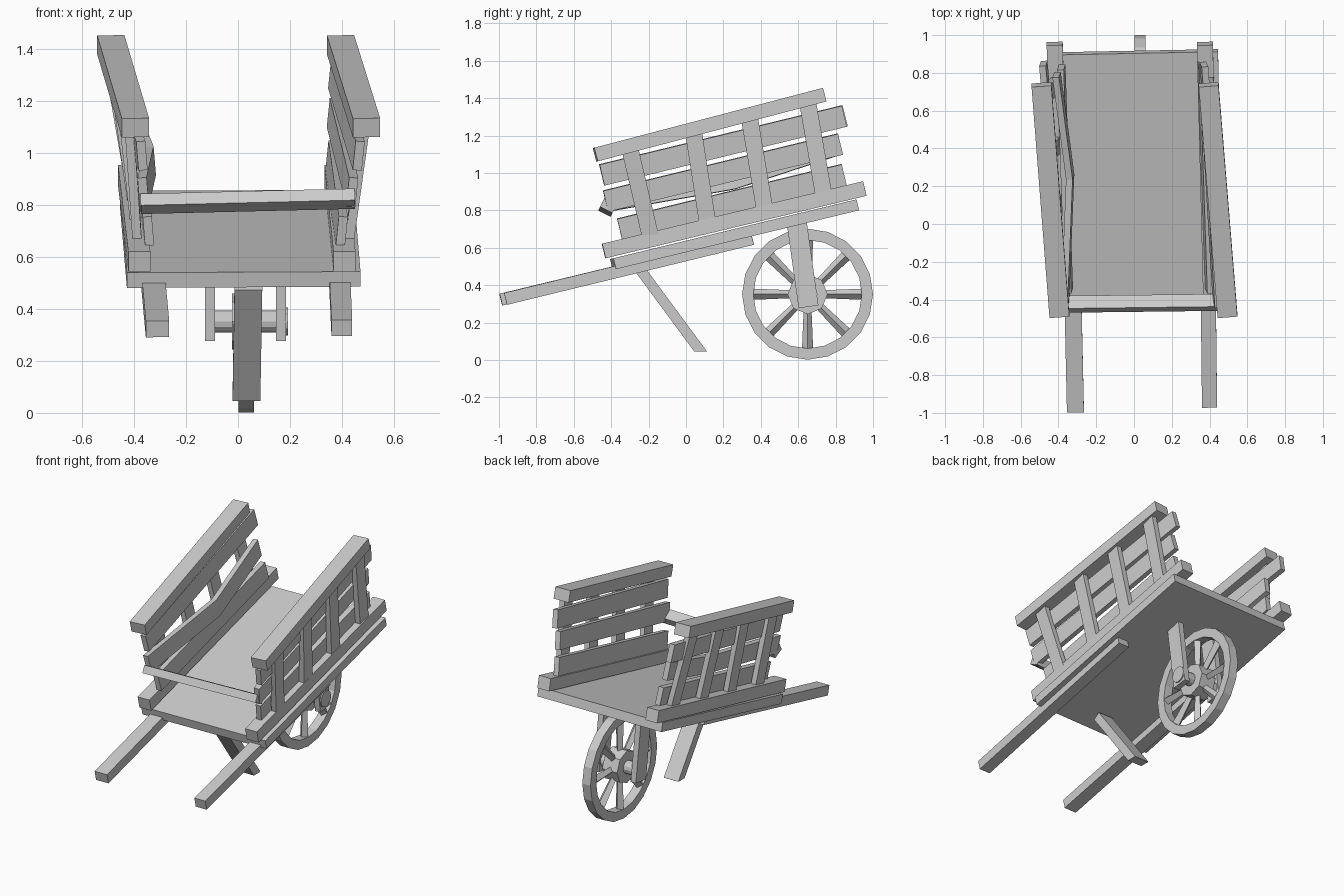
import bpy, bmesh, math
from mathutils import Vector, Matrix

if "Cube" in bpy.data.objects:
    bpy.data.objects.remove(bpy.data.objects["Cube"])

wood = bpy.data.materials.new("grey_wood")
wood.use_nodes = True
GREY = (0.6, 0.6, 0.6, 1)
wood.diffuse_color = GREY
wood.node_tree.nodes["Principled BSDF"].inputs["Base Color"].default_value = GREY


def finish(name, bm):
    bmesh.ops.recalc_face_normals(bm, faces=bm.faces)
    mesh = bpy.data.meshes.new(name)
    bm.to_mesh(mesh)
    bm.free()
    mesh.materials.append(wood)
    obj = bpy.data.objects.new(name, mesh)
    bpy.context.collection.objects.link(obj)
    return obj


def beam(name, points, width, height, roll=0.0):
    """Rectangular timber swept along points; width is across x."""
    pts = [Vector(p) for p in points]
    axis = (pts[-1] - pts[0]).normalized()
    side = (Vector((1, 0, 0)) - axis * axis.x).normalized()
    side = Matrix.Rotation(roll, 3, axis) @ side
    up = axis.cross(side)
    bm = bmesh.new()
    rings = [[bm.verts.new(p + side * a * width / 2 + up * b * height / 2)
              for a, b in ((-1, -1), (1, -1), (1, 1), (-1, 1))] for p in pts]
    for r0, r1 in zip(rings, rings[1:]):
        for i in range(4):
            j = (i + 1) % 4
            bm.faces.new((r0[i], r0[j], r1[j], r1[i]))
    bm.faces.new(rings[0])
    bm.faces.new(rings[-1])
    return finish(name, bm)


def drum(name, center, radius, depth, sides):
    """Cylinder lying along x."""
    bm = bmesh.new()
    bmesh.ops.create_cone(bm, cap_ends=True, segments=sides, radius1=radius,
                          radius2=radius, depth=depth,
                          matrix=Matrix.Translation(center) @ Matrix.Rotation(math.pi / 2, 4, 'Y'))
    return finish(name, bm)


# Sloping floor and front cross board
beam("floor", [(0.022, -0.39, 0.513), (-0.005, 0.91, 0.828)], 0.9, 0.06)
beam("front_board", [(-0.375, -0.425, 0.805), (0.45, -0.415, 0.825)], 0.05, 0.075).name = "front_board"

# Handles
beam("right_handle", [(-0.31, -0.99, 0.323), (-0.34, 0.355, 0.648)], 0.09, 0.065)
beam("left_handle", [(0.4, -0.965, 0.327), (0.385, 0.355, 0.648)], 0.08, 0.065)

# Side fences: x positions at the front and back of each timber
FENCES = {
    "left": dict(low=(0.41, 0.375), top=(0.495, 0.395),
                 boards=((0.465, 0.37), (0.44, 0.365), (0.40, 0.36)),
                 ends=(0.845, 0.825, 0.845), out=0.035, roll=0.1),
    "right": dict(low=(-0.38, -0.42), top=(-0.395, -0.49),
                  boards=((-0.37, -0.48), (-0.365, -0.41), (-0.345, -0.385)),
                  ends=(0.85, 0.79, 0.83), out=-0.035, roll=-0.08),
}
BOARD_START = ((-0.45, 0.99), (-0.43, 0.85), (-0.355, 0.70))
STAKES = ((-0.30, 1.13, -0.19, 0.66), (0.04, 1.22, 0.115, 0.735),
          (0.34, 1.29, 0.42, 0.81), (0.65, 1.38, 0.735, 0.89))
SLOPE = 0.243


def mix(pair, y):
    """Linear x along the cart, from front to back."""
    t = (y + 0.44) / 1.28
    return pair[0] + (pair[1] - pair[0]) * t


for side, f in FENCES.items():
    beam(side + "_lower_rail", [(f["low"][0], -0.44, 0.583), (f["low"][1], 0.955, 0.917)], 0.085, 0.08)
    beam(side + "_top_rail", [(f["top"][0], -0.485, 1.098), (f["top"][1], 0.738, 1.418)], 0.105, 0.075)
    for n, (xs, (y0, z0), y1) in enumerate(zip(f["boards"], BOARD_START, f["ends"])):
        path = [(xs[0], y0, z0), (xs[1], y1, z0 + SLOPE * (y1 - y0))]
        if side == "right" and n == 1:  # warped slat bowing inwards
            path.insert(1, (-0.338, 0.25, 0.97))
        beam(f"{side}_slat_{n + 1}", path, 0.035, 0.115, f["roll"])
    for n, (yt, zt, yb, zb) in enumerate(STAKES):
        top = (mix(f["boards"][0], yt) + f["out"] * 1.1, yt, zt)
        bottom = (mix(f["boards"][2], yb) + f["out"], yb, zb)
        beam(f"{side}_stake_{n + 1}", [top, bottom], 0.035, 0.09)

# Prop leg, with its foot cut level
leg = beam("prop_leg", [(0.04, -0.25, 0.49), (0.032, 0.09, 0.03)], 0.107, 0.055)
bm = bmesh.new()
bm.from_mesh(leg.data)
cut = bmesh.ops.bisect_plane(bm, geom=bm.verts[:] + bm.edges[:] + bm.faces[:],
                             plane_co=(0, 0, 0.045), plane_no=(0, 0, 1), clear_inner=True)
bmesh.ops.holes_fill(bm, edges=[e for e in bm.edges if e.is_boundary])
bm.to_mesh(leg.data)
bm.free()

# Fork and axle
HUB = Vector((0.032, 0.65, 0.352))
for name, x in (("right_fork", -0.108), ("left_fork", 0.165)):
    beam(name, [(x, 0.59, 0.75), (x, 0.655, 0.285)], 0.038, 0.107)
drum("axle", HUB, 0.042, 0.3, 12)
drum("axle_cap", HUB + Vector((0.152, 0, 0)), 0.053, 0.016, 12)
drum("hub", HUB, 0.107, 0.11, 8)

# Wheel rim: rectangle spun around the axle
bm = bmesh.new()
ring = [bm.verts.new(HUB + Vector((x, 0, r)))
        for x, r in ((-0.03, 0.29), (0.03, 0.29), (0.03, 0.35), (-0.03, 0.35))]
edges = [bm.edges.new((ring[i], ring[(i + 1) % 4])) for i in range(4)]
bmesh.ops.spin(bm, geom=edges, cent=HUB, axis=(1, 0, 0), angle=math.tau, steps=20)
bmesh.ops.remove_doubles(bm, verts=bm.verts, dist=0.0005)
finish("wheel_rim", bm)

# Spokes: four sided, flaring towards the rim
for i in range(8):
    bm = bmesh.new()
    place = (Matrix.Translation(HUB) @ Matrix.Rotation(i * math.tau / 8, 4, 'X')
             @ Matrix.Translation((0, 0, 0.19)))
    bmesh.ops.create_cone(bm, cap_ends=True, segments=4, radius1=0.021,
                          radius2=0.03, depth=0.22, matrix=place)
    finish(f"spoke_{i + 1}", bm)
